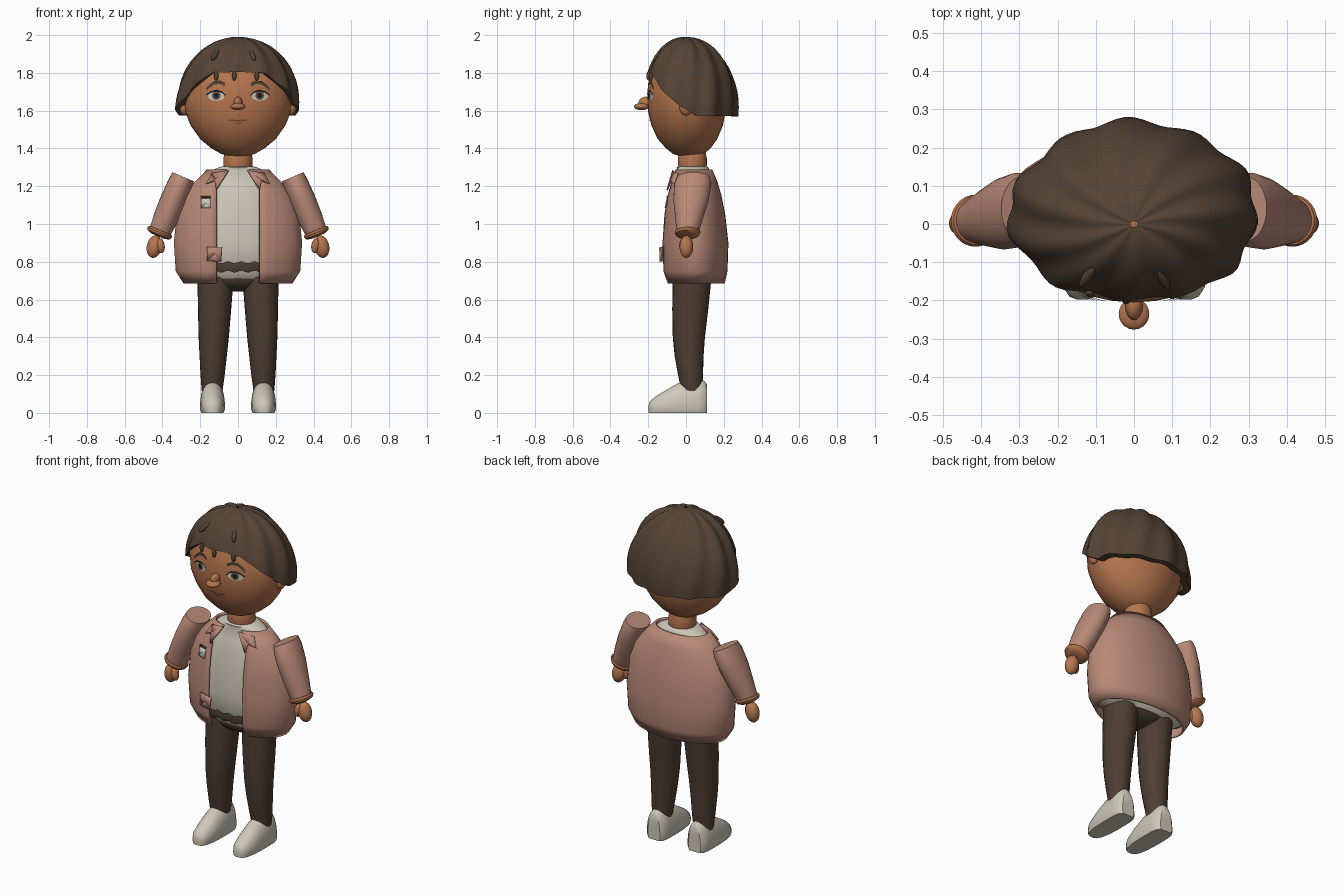
import bpy, bmesh, math
from mathutils import Vector

if "Cube" in bpy.data.objects:
    bpy.data.objects.remove(bpy.data.objects["Cube"])

def mat(name, r, g, b):
    m = bpy.data.materials.new(name)
    m.diffuse_color = (r, g, b, 1)
    m.use_nodes = True
    m.node_tree.nodes["Principled BSDF"].inputs["Base Color"].default_value = m.diffuse_color
    return m

SKIN = mat("skin", .47, .18, .078)
HAIR = mat("dark_brown_hair", .092, .057, .036)
PINK = mat("dusty_pink", .48, .25, .185)
TROUSER = mat("brown_cloth", .076, .048, .033)
CREAM = mat("cream", .62, .58, .49)
BLACK = mat("near_black", .012, .009, .008)
IRIS = mat("grey_brown", .11, .085, .065)
LIP = mat("lip_brown", .16, .06, .035)

def loft(name, rings, m, closed=True, caps=True, thick=0):
    """Skin a list of equal-length point rings."""
    bm = bmesh.new()
    vs = [[bm.verts.new(p) for p in r] for r in rings]
    n = len(rings[0])
    for lo, hi in zip(vs, vs[1:]):
        for j in range(n if closed else n - 1):
            k = (j + 1) % n
            bm.faces.new((lo[j], lo[k], hi[k], hi[j]))
    if closed and caps:
        bm.faces.new(vs[0][::-1])
        bm.faces.new(vs[-1])
        bmesh.ops.recalc_face_normals(bm, faces=bm.faces)
    me = bpy.data.meshes.new(name)
    bm.to_mesh(me)
    bm.free()
    me.materials.append(m)
    ob = bpy.data.objects.new(name, me)
    bpy.context.collection.objects.link(ob)
    if thick:
        mod = ob.modifiers.new("thickness", 'SOLIDIFY')
        mod.thickness, mod.offset = thick, -1
    return ob

def arc(row, cx=0, a0=0, n=32, closed=True):
    """Ellipse from (z, half width, front y, back y), angle measured from the front."""
    z, rx, yf, yb = row
    cy, ry = (yf + yb) / 2, (yb - yf) / 2
    step = (math.tau - 2 * a0) / (n if closed else n - 1)
    return [(cx + rx * math.sin(a0 + step * i), cy - ry * math.cos(a0 + step * i), z) for i in range(n)]

def front(table):
    """Depth of a body's front surface at x, z."""
    def depth(x, z):
        z = min(max(z, table[0][0]), table[-1][0])
        for p, q in zip(table, table[1:]):
            if z <= q[0]:
                t = (z - p[0]) / (q[0] - p[0])
                _, rx, yf, yb = [a + (b - a) * t for a, b in zip(p, q)]
                c = math.sqrt(max(0, 1 - (x / rx) ** 2))
                return (yf + yb) / 2 - (yb - yf) / 2 * c
    return depth

def plate(name, pts, m, depth, off, thick=0):
    """Thin patch laid on a front surface; pts run anticlockwise seen from the front."""
    cx, cz = (sum(p[i] for p in pts) / len(pts) for i in (0, 1))
    put = lambda x, z: (x, depth(x, z) - off, z)
    ring = list(pts) + [pts[0]]
    return loft(name, [[put(x, z) for x, z in ring],
                       [put(cx + (x - cx) * .02, cz + (z - cz) * .02) for x, z in ring]],
                m, closed=False, thick=thick)

def oval(cx, cz, rx, rz, n=20):
    return [(cx + rx * math.cos(math.tau * i / n), cz + rz * math.sin(math.tau * i / n)) for i in range(n)]

def stroke(name, pts, w, m, depth, off=.005):
    pts = sorted(pts)
    loft(name, [[(x, depth(x, z) - off, z + d) for x, z in pts] for d in (-w / 2, w / 2)], m, closed=False)

def ball(name, loc, scale, m, rot=(0, 0, 0)):
    bpy.ops.mesh.primitive_uv_sphere_add(segments=20, ring_count=12, radius=1, location=loc, rotation=rot)
    ob = bpy.context.object
    ob.name, ob.scale = name, scale
    ob.data.materials.append(m)

# Head and neck
HEAD = [(1.357, .04, -.03, .06), (1.372, .09, -.07, .095), (1.40, .14, -.105, .13), (1.45, .2, -.15, .165),
        (1.52, .25, -.182, .195), (1.6, .283, -.202, .21), (1.7, .293, -.205, .215),
        (1.8, .265, -.19, .2), (1.87, .2, -.15, .16), (1.92, .08, -.06, .09)]
face = front(HEAD)
loft("head", [arc(r) for r in HEAD], SKIN)
loft("neck", [arc(r) for r in [(1.27, .068, -.03, .1), (1.31, .077, -.042, .11),
                               (1.35, .077, -.042, .11), (1.4, .066, -.03, .1)]], SKIN)
ball("nose_tip", (0, -.235, 1.622), (.04, .041, .019), SKIN)
ball("nose_bridge", (0, -.213, 1.642), (.023, .038, .032), SKIN)

# Eyes, brows and mouth
for s, side in ((-1, "right"), (1, "left")):
    x = s * .115
    plate(side + "_eye_white", oval(x, 1.678, .044, .026), CREAM, face, .004)
    plate(side + "_iris", oval(x, 1.68, .022, .023), IRIS, face, .007)
    plate(side + "_pupil", oval(x, 1.68, .012, .013), BLACK, face, .009)
    stroke(side + "_eyelid", [(s * a, b) for a, b in
           ((.065, 1.678), (.085, 1.698), (.115, 1.707), (.145, 1.698), (.168, 1.682))], .008, BLACK, face, .008)
    stroke(side + "_brow", [(s * a, b) for a, b in
           ((.068, 1.737), (.095, 1.75), (.125, 1.748), (.15, 1.73), (.168, 1.712))], .018, HAIR, face, .007)
    ball(side + "_ear", (s * .285, 0, 1.62), (.025, .035, .045), SKIN)
stroke("mouth", [(-.048, 1.55), (-.02, 1.548), (0, 1.545), (.02, 1.548), (.048, 1.55)], .009, LIP, face)
stroke("lower_lip", [(-.018, 1.534), (0, 1.532), (.018, 1.534)], .006, LIP, face)

# Hair: swirled cap with a hairline that drops from the forehead to the nape
HAIRLINE = [(0, 1.805), (.5, 1.80), (.85, 1.73), (1.1, 1.675), (1.35, 1.625), (1.7, 1.575), (3.2, 1.57)]
def rim(d):
    for (a, za), (b, zb) in zip(HAIRLINE, HAIRLINE[1:]):
        if d <= b:
            return za + (zb - za) * (d - a) / (b - a)

def hair_point(a, t, tuck=1):
    d = abs((a + math.pi) % math.tau - math.pi)
    phi = .03 + (math.acos((rim(d) - 1.63) / .36) - .03) * t
    f = math.sin(phi)
    wave = math.sin(11 * a + 2.6 * phi) + .5 * math.sin(5 * a - 2 * phi + 1)
    r = f * (1 + .028 * wave * min(1, 2 * f)) * tuck
    r += .03 * math.exp(-((a - 1.53 * math.pi) / .25) ** 2) * t ** 3 * tuck
    ry = .255 if math.cos(a) > 0 else .25
    z = 1.63 + .36 * math.cos(phi) + .010 * wave * f * (1 - t)
    return (.32 * r * math.sin(a), .022 * t - ry * r * math.cos(a), z)

ANG = [math.tau * i / 88 for i in range(88)]
loft("hair", [[hair_point(a, i / 14) for a in ANG] for i in range(15)]
     + [[hair_point(a, 1, .86) for a in ANG]], HAIR, caps=False).data.flip_normals()
for i, x in enumerate((-.115, -.02, .1)):
    ball(f"forehead_lock_{i}", (x, face(x, 1.785) - .006, 1.785), (.012, .012, .026), HAIR)
for x, y, turn in ((-.12, -.135, -.6), (.075, -.14, .45)):
    ball("crown_lock", (x, y, 1.895), (.013, .045, .016), HAIR, (.65, 0, turn))

# Jacket: open at the front and at the hem
JACKET = [(.685, .288, -.11, .205), (.75, .33, -.13, .22), (.9, .34, -.135, .225), (1.05, .325, -.125, .208),
          (1.15, .288, -.11, .188), (1.22, .232, -.095, .168), (1.288, .165, -.062, .14)]
chest = front(JACKET)
loft("jacket", [arc(r, a0=math.asin((.06 if r[0] > 1.25 else .115) / r[1]), n=44, closed=False)
                for r in JACKET], PINK, closed=False, thick=.012)

# Shirt with round collar, and hem band
SHIRT = [(.69, .2, -.05, .14), (.74, .285, -.1, .19)]
SHIRT += [(z, rx - .03, yf + .025, yb - .022) for z, rx, yf, yb in JACKET[2:-1]]
SHIRT += [(1.284, .14, -.045, .125), (1.298, .105, -.05, .12), (1.305, .085, -.042, .11)]
loft("shirt", [arc(r) for r in SHIRT], CREAM)
band = loft("hem_band", [arc(r, n=96) for r in [(.748, .294, -.112, .198), (.77, .3, -.12, .2),
                                                (.797, .302, -.115, .2)]], TROUSER, caps=False)
for v in band.data.vertices:
    v.co.z += .006 * math.sin(v.co.x * 90)

# Lapels, pocket and badge
LAPEL = [(.05, 1.285), (.115, 1.18), (.125, 1.235), (.17, 1.215), (.14, 1.27)]
for s, side in ((-1, "right"), (1, "left")):
    pts = [(s * x, z) for x, z in LAPEL]
    plate(side + "_lapel", pts if s > 0 else pts[::-1], PINK, chest, .014, .008)
plate("pocket", [(-.165, .805), (-.09, .8), (-.085, .875), (-.165, .88)], PINK, chest, .014, .009)
plate("badge", [(-.195, 1.085), (-.147, 1.085), (-.147, 1.135), (-.195, 1.135)], CREAM, chest, .012, .008)
plate("badge_clip", [(-.195, 1.137), (-.147, 1.137), (-.147, 1.147), (-.195, 1.147)], HAIR, chest, .012, .008)

# Sleeves, cuffs and hands
def tube(name, s, steps, m):
    """Rings (t, in-plane radius, y radius) along the arm axis."""
    a, b = Vector((.29, .04, 1.25)), Vector((.417, .008, .95))
    u, v = Vector((.92, 0, .39)), Vector((0, 1, 0))
    rings = []
    for t, ru, rv in steps:
        c = a.lerp(b, t)
        pts = [c + u * ru * math.cos(g) + v * rv * math.sin(g) for g in [math.tau * i / 28 for i in range(28)]]
        rings.append([(s * p.x, p.y, p.z) for p in pts])
    loft(name, rings, m)

for s, side in ((-1, "right"), (1, "left")):
    tube(side + "_sleeve", s, [(0, .062, .085), (.12, .066, .098), (.4, .069, .094),
                               (.7, .066, .076), (1, .058, .056)], PINK)
    tube(side + "_cuff", s, [(.94, .056, .054), (.95, .066, .064), (.98, .07, .068),
                             (1.02, .064, .062), (1.05, .04, .04)], SKIN)
    ball(side + "_hand", (s * .443, .002, .88), (.04, .036, .06), SKIN, (0, -s * .2, 0))
    ball(side + "_thumb", (s * .41, -.012, .885), (.022, .024, .04), SKIN, (0, s * .15, 0))

# Hips, trouser legs and shoes
ball("hips", (0, .035, .72), (.19, .11, .078), TROUSER)
LEG = [(.115, .055, -.025, .085), (.2, .064, -.042, .09), (.3, .072, -.06, .093), (.4, .08, -.07, .1),
       (.55, .088, -.073, .118), (.72, .096, -.07, .135)]
SHOE = [(-.198, .014, .04), (-.19, .034, .062), (-.165, .05, .085), (-.11, .062, .118), (-.04, .066, .158),
        (.01, .066, .172), (.06, .065, .177), (.095, .058, .172), (.112, .04, .15)]
for s, side in ((-1, "right"), (1, "left")):
    loft(side + "_trouser_leg", [arc(r, cx=s * (.137 - .03 * (r[0] - .115)), n=24) for r in LEG], TROUSER)
    rings = []
    for y, w, h in SHOE:
        dome = [(math.cos(math.pi * i / 16), math.sin(math.pi * i / 16) ** .8) for i in range(17)]
        rings.append([(s * .135 + w * .88, y, 0)] + [(s * .135 + w * c, y, .02 + (h - .02) * k) for c, k in dome]
                     + [(s * .135 - w * .88, y, 0)])
    loft(side + "_shoe", rings, CREAM)

# Smooth shading with crisp edges
for ob in bpy.context.scene.objects:
    ob.select_set(True)
    bpy.context.view_layer.objects.active = ob
bpy.ops.object.shade_smooth_by_angle(angle=math.radians(42))
